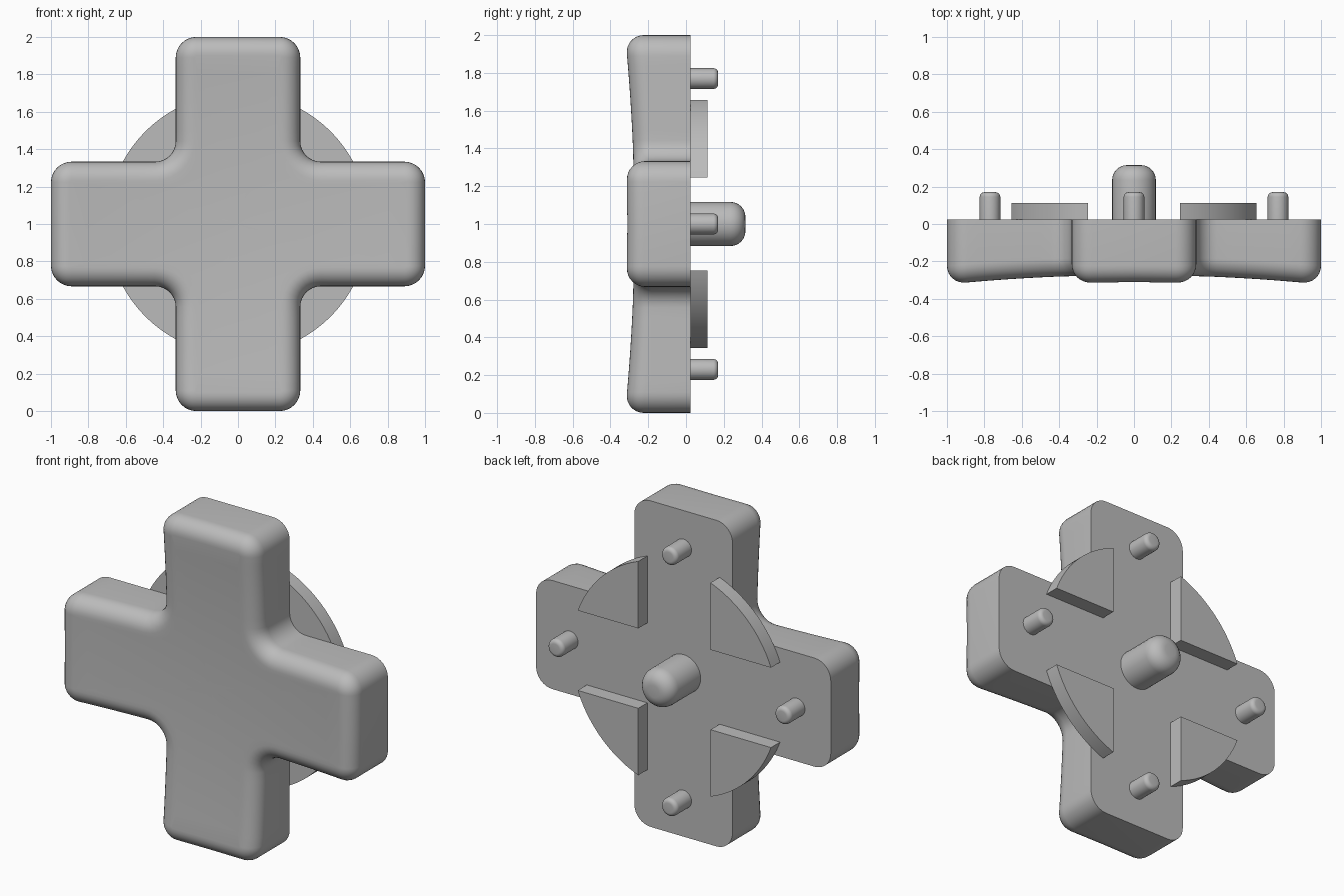
import bpy, bmesh, math
from math import sin, cos, pi, radians

if "Cube" in bpy.data.objects:
    bpy.data.objects.remove(bpy.data.objects["Cube"])

grey = bpy.data.materials.new("plain_grey")
grey.diffuse_color = (0.5, 0.5, 0.5, 1)
grey.use_nodes = True
grey.node_tree.nodes["Principled BSDF"].inputs["Base Color"].default_value = grey.diffuse_color

BACK = 0.025     # rear plane of the cross
W = 0.333        # half width of an arm
RC, RI, F = 0.11, 0.11, 0.1   # outer corner, inner corner, front fillet radii


def finish(bm, name):
    bmesh.ops.recalc_face_normals(bm, faces=bm.faces)
    me = bpy.data.meshes.new(name)
    bm.to_mesh(me)
    bm.free()
    ob = bpy.data.objects.new(name, me)
    bpy.context.collection.objects.link(ob)
    me.materials.append(grey)
    bpy.ops.object.select_all(action='DESELECT')
    ob.select_set(True)
    bpy.context.view_layer.objects.active = ob
    bpy.ops.object.shade_smooth_by_angle(angle=radians(35))
    return ob


def skin(bm, rings):
    for a, b in zip(rings, rings[1:]):
        n = len(a)
        for i in range(n):
            j = (i + 1) % n
            bm.faces.new((a[i], a[j], b[j], b[i]))


def arc(cx, cz, r, a0, a1, n=8):
    return [(cx + r * cos(radians(a0 + (a1 - a0) * i / n)),
             cz + r * sin(radians(a0 + (a1 - a0) * i / n))) for i in range(n + 1)]


def between(p, q, n=8):
    return [(p[0] + (q[0] - p[0]) * i / n, p[1] + (q[1] - p[1]) * i / n) for i in range(1, n)]


def cross_outline(d):
    """Rounded plus sign, moved inwards by d."""
    a = arc(1 - RC, W - RC, RC - d, 0, 90)
    b = arc(W + RI, W + RI, RI + d, 270, 180)
    c = arc(W - RC, 1 - RC, RC - d, 0, 90)
    quad = [(1 - d, 0)] + a + between(a[-1], b[0]) + b + between(b[-1], c[0]) + c
    pts = []
    for _ in range(4):
        pts += quad
        quad = [(-z, x) for x, z in quad]
    return pts


def dish(x, z):
    return -0.27 - 0.05 * (x * x + z * z)


# Cross body: walls, front fillet, dished front, flat back
bm = bmesh.new()
def ring(pts, depth):
    return [bm.verts.new((x, depth(x, z), z + 1)) for x, z in pts]

rings = [ring(cross_outline(0), lambda x, z: BACK)]
for i in range(9):
    t = i / 8 * pi / 2
    rings.append(ring(cross_outline(F * (1 - cos(t))),
                      lambda x, z: dish(x, z) + F * (1 - sin(t))))
inner = cross_outline(F)
for k in range(9, 0, -1):
    rings.append(ring([(x * k / 10, z * k / 10) for x, z in inner], dish))
skin(bm, rings)
bm.faces.new(rings[0])
mid = bm.verts.new((0, dish(0, 0), 1))
last = rings[-1]
for i in range(len(last)):
    bm.faces.new((last[i], last[(i + 1) % len(last)], mid))
finish(bm, "cross_pad")


# Round pegs on the back with softened ends
def peg(name, x, z, r, tip, soft):
    bm = bmesh.new()
    prof = [(r, BACK - 0.02)] + [(r - soft + soft * cos(t), tip - soft + soft * sin(t))
                                 for t in [i / 6 * pi / 2 for i in range(7)]]
    n = 32
    rs = [[bm.verts.new((x + q * cos(2 * pi * i / n), y, z + q * sin(2 * pi * i / n)))
           for i in range(n)] for q, y in prof]
    skin(bm, rs)
    bm.faces.new(rs[0])
    bm.faces.new(rs[-1])
    finish(bm, name)


peg("centre_pivot", 0, 1, 0.117, 0.315, 0.08)
for i in range(4):
    a = i * pi / 2
    peg("contact_peg", 0.77 * cos(a), 1 + 0.77 * sin(a), 0.055, 0.17, 0.025)

# Four flange segments of a disc, between the arms
edge = 0.245
a0 = math.degrees(math.asin(edge / 0.7))
seg = [(edge, edge)] + arc(0, 0, 0.7, a0, 90 - a0, 20)
for sx in (1, -1):
    for sz in (1, -1):
        bm = bmesh.new()
        rs = [[bm.verts.new((sx * x, y, 1 + sz * z)) for x, z in seg] for y in (BACK, 0.113)]
        skin(bm, rs)
        bm.faces.new(rs[0])
        bm.faces.new(rs[1])
        finish(bm, "flange_segment")
